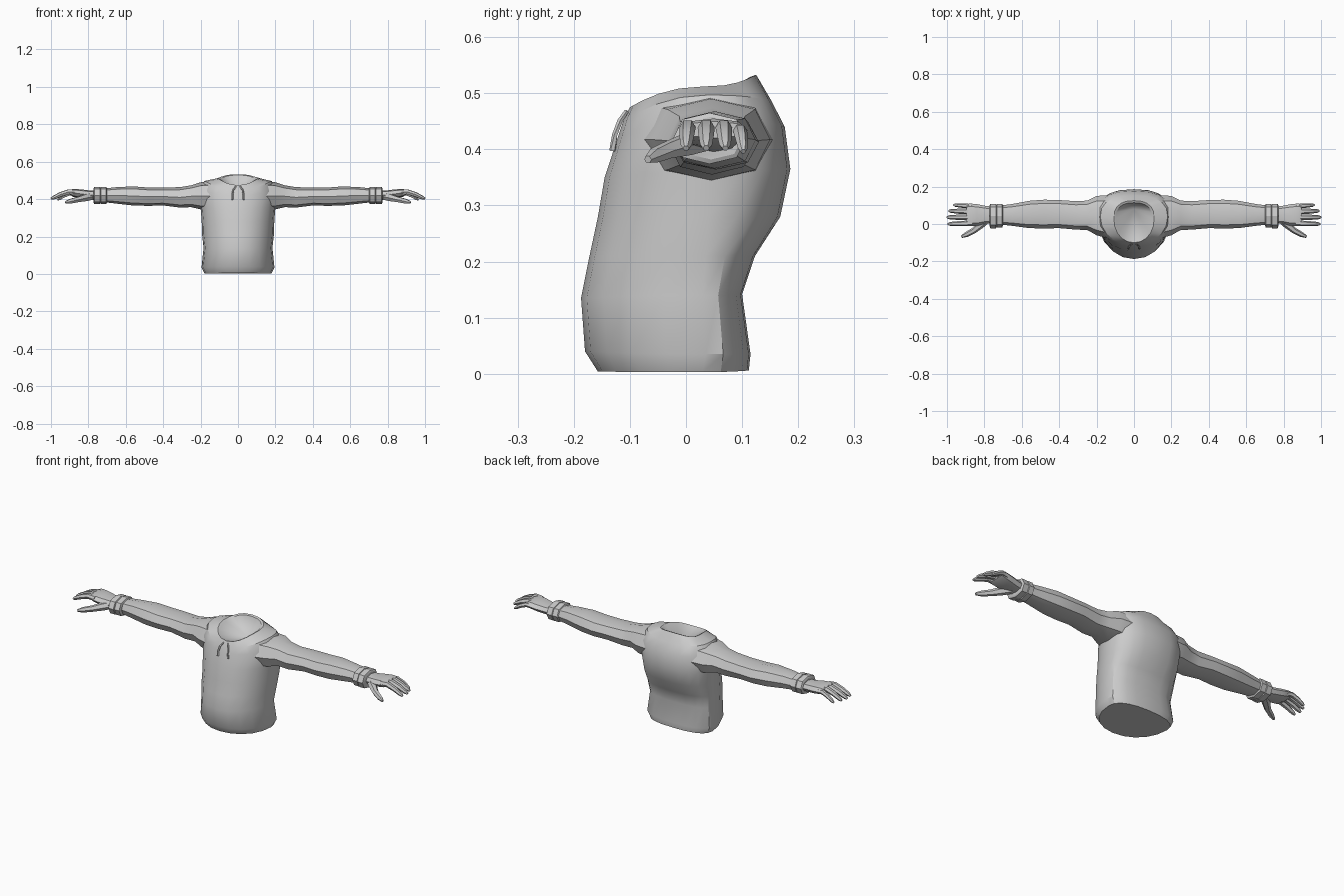
import bpy, bmesh, math
from mathutils import Vector

if "Cube" in bpy.data.objects:
    bpy.data.objects.remove(bpy.data.objects["Cube"])

grey = bpy.data.materials.new("plain grey")
grey.diffuse_color = (0.6, 0.6, 0.6, 1)
grey.use_nodes = True
grey.node_tree.nodes["Principled BSDF"].inputs["Base Color"].default_value = grey.diffuse_color


def finish(bm, name, mirror=False, angle=30):
    bmesh.ops.recalc_face_normals(bm, faces=bm.faces[:])
    mesh = bpy.data.meshes.new(name)
    bm.to_mesh(mesh)
    bm.free()
    mesh.materials.append(grey)
    ob = bpy.data.objects.new(name, mesh)
    bpy.context.collection.objects.link(ob)
    if mirror:
        ob.modifiers.new("mirror", 'MIRROR')
    bpy.ops.object.select_all(action='DESELECT')
    ob.select_set(True)
    bpy.context.view_layer.objects.active = ob
    bpy.ops.object.shade_smooth_by_angle(angle=math.radians(angle))
    return ob


def skin(bm, rings, cap_end=True):
    """Join equal rings of points with quads and close the ends."""
    loops = [[bm.verts.new(p) for p in r] for r in rings]
    n = len(loops[0])
    for a, b in zip(loops, loops[1:]):
        for i in range(n):
            j = (i + 1) % n
            bm.faces.new((a[i], a[j], b[j], b[i]))
    bm.faces.new(loops[0])
    if cap_end:
        bm.faces.new(loops[-1])
    return loops


def spow(v, p):
    return math.copysign(abs(v) ** p, v)


def body_ring(w, front, back, mid, z_front, z_side, z_back, n=20):
    """Horizontal section: round front, flatter back, heights blended around it."""
    pts = []
    for i in range(n):
        a = 2 * math.pi * i / n
        c, s = math.cos(a), math.sin(a)
        p = 0.8 if s > 0 else 0.95
        x = w * spow(c, p)
        y = mid + (back - mid if s > 0 else mid - front) * spow(s, p)
        z = z_side + ((z_back if s > 0 else z_front) - z_side) * s * s
        pts.append((x, y, z))
    return pts


def x_ring(x, y0, y1, z0, z1, n=8):
    """Section across an arm, filling the given y and z ranges."""
    pts = []
    for i in range(n):
        a = 2 * math.pi * i / n
        pts.append((x, (y0 + y1) / 2 + (y1 - y0) / 2 * spow(math.cos(a), 0.85),
                    (z0 + z1) / 2 + (z1 - z0) / 2 * spow(math.sin(a), 0.85)))
    return pts


def tube(name, points, radii, sides=6):
    """Tapered tube through points, used for fingers and cords."""
    bm = bmesh.new()
    pts = [Vector(p) for p in points]
    rings = []
    for i, p in enumerate(pts):
        d = (pts[min(i + 1, len(pts) - 1)] - pts[max(i - 1, 0)]).normalized()
        u = d.cross(Vector((0, 0, 1))).normalized()
        v = u.cross(d)
        rings.append([p + radii[i] * (math.cos(t) * u + math.sin(t) * v)
                      for t in (2 * math.pi * k / sides for k in range(sides))])
    skin(bm, rings)
    return finish(bm, name, True, 40)


# Torso, with sloping neckline and a sunken neck opening
bm = bmesh.new()
sections = [
    (0.180, -0.157, 0.112, 0.03, 0.004, 0.003, 0.006),
    (0.195, -0.180, 0.115, 0.035, 0.04, 0.035, 0.035),
    (0.184, -0.187, 0.100, 0.03, 0.135, 0.14, 0.142),
    (0.192, -0.172, 0.123, 0.035, 0.21, 0.21, 0.21),
    (0.194, -0.157, 0.168, 0.04, 0.28, 0.28, 0.28),
    (0.200, -0.145, 0.186, 0.045, 0.35, 0.36, 0.365),
    (0.205, -0.122, 0.176, 0.045, 0.42, 0.455, 0.44),
    (0.180, -0.112, 0.152, 0.04, 0.45, 0.497, 0.487),
    (0.108, -0.100, 0.125, 0.03, 0.475, 0.512, 0.533),
    (0.098, -0.090, 0.114, 0.03, 0.472, 0.508, 0.529),
]
loops = skin(bm, [body_ring(*s) for s in sections], cap_end=False)
pole = bm.verts.new((0, 0.08, 0.43))
rim = loops[-1]
for i, v in enumerate(rim):
    bm.faces.new((v, rim[(i + 1) % len(rim)], pole))
finish(bm, "hoodie_torso")

# Sleeves
bm = bmesh.new()
skin(bm, [x_ring(*r) for r in [
    (0.13, -0.08, 0.155, 0.34, 0.495),
    (0.20, -0.06, 0.150, 0.345, 0.490),
    (0.25, -0.032, 0.125, 0.357, 0.474),
    (0.31, -0.030, 0.122, 0.355, 0.464),
    (0.40, -0.022, 0.128, 0.366, 0.462),
    (0.48, -0.024, 0.130, 0.364, 0.462),
    (0.56, -0.022, 0.124, 0.366, 0.468),
    (0.65, -0.010, 0.107, 0.376, 0.464),
    (0.72, -0.002, 0.098, 0.384, 0.456)]])
finish(bm, "sleeve", True)

# Two cuff bands
for name, x0, x1, g in (("cuff_inner_band", 0.705, 0.733, 0.0),
                        ("cuff_outer_band", 0.738, 0.768, 0.003)):
    bm = bmesh.new()
    box = (-0.020 - g, 0.107, 0.374, 0.465)
    low = (-0.008 - g, 0.100, 0.382, 0.458)
    skin(bm, [x_ring(x0 - 0.004, *low), x_ring(x0, *box),
              x_ring(x1, *box), x_ring(x1 + 0.004, *low)])
    finish(bm, name, True, 25)

# Palm
bm = bmesh.new()
skin(bm, [x_ring(*r) for r in [
    (0.74, 0.005, 0.092, 0.392, 0.448),
    (0.79, 0.002, 0.096, 0.398, 0.446),
    (0.84, -0.010, 0.106, 0.404, 0.452),
    (0.88, -0.012, 0.110, 0.412, 0.455),
    (0.895, -0.006, 0.104, 0.420, 0.450)]])
finish(bm, "palm", True)

# Fingers curl down toward their tips
for name, y, y_tip, tip, r in (("index_finger", 0.004, 0.000, 0.995, 0.014),
                               ("middle_finger", 0.036, 0.036, 1.0, 0.0145),
                               ("ring_finger", 0.066, 0.070, 0.99, 0.014),
                               ("little_finger", 0.094, 0.102, 0.965, 0.012)):
    span = tip - 0.865
    drop = 0.0 if name != "little_finger" else 0.006
    path = [(0.865 + span * t, y + (y_tip - y) * t, z - drop)
            for t, z in ((0, 0.436), (0.3, 0.439), (0.62, 0.426), (0.9, 0.409), (1, 0.402))]
    tube(name, path, [r, r * 1.05, r * 0.95, r * 0.75, r * 0.4])

# Thumb
tube("thumb", [(0.775, 0.035, 0.416), (0.815, 0.000, 0.408), (0.855, -0.034, 0.398),
               (0.895, -0.056, 0.389), (0.922, -0.068, 0.382)],
     [0.020, 0.021, 0.016, 0.014, 0.007])

# Drawstrings hanging from the neckline
tube("drawstring", [(0.012, -0.106, 0.468), (0.024, -0.118, 0.450),
                    (0.030, -0.127, 0.425), (0.030, -0.131, 0.397)],
     [0.004, 0.005, 0.005, 0.006], 5)
